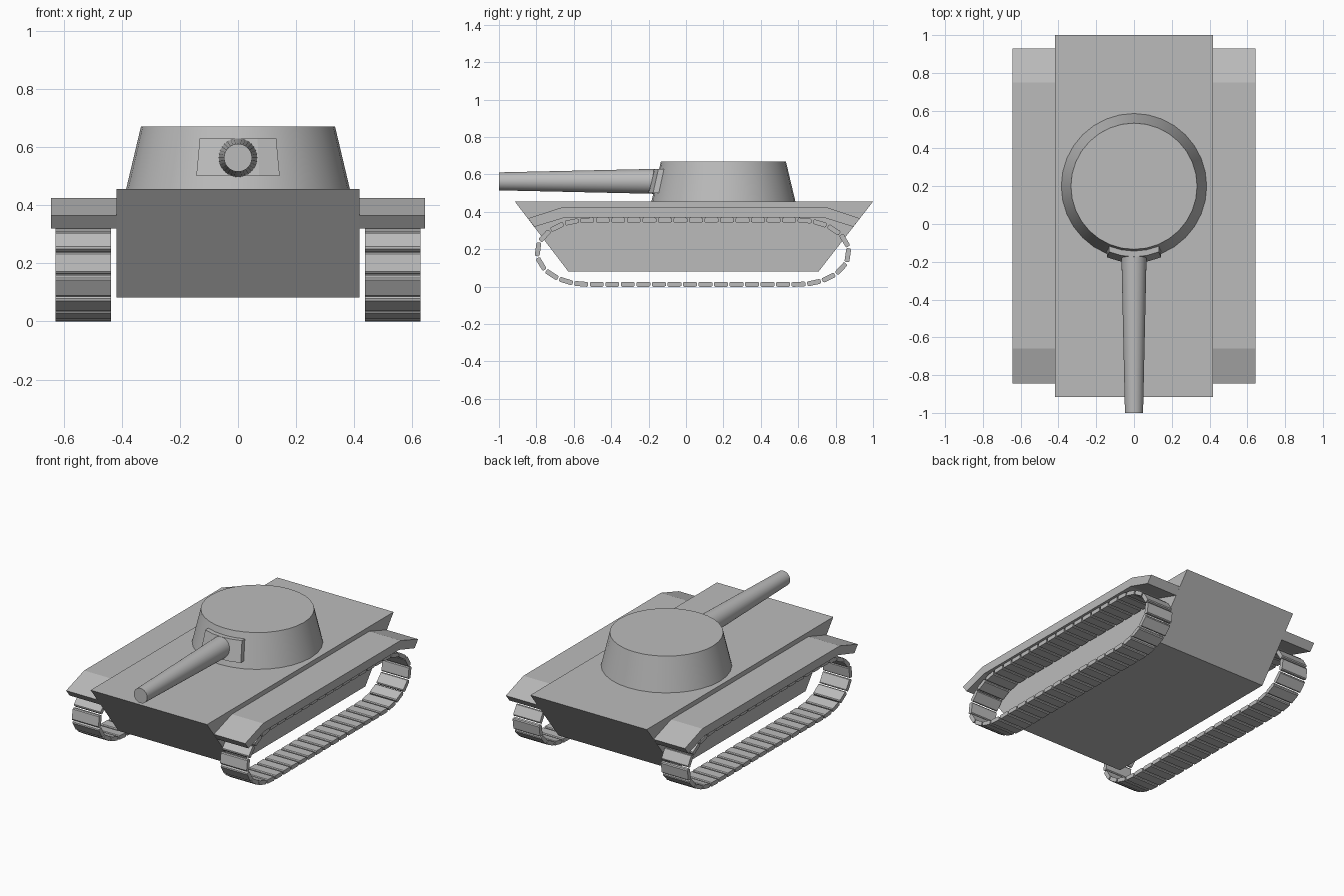
import bpy, bmesh, math
from mathutils import Vector, Matrix

if "Cube" in bpy.data.objects:
    bpy.data.objects.remove(bpy.data.objects["Cube"])

grey = bpy.data.materials.new("plain grey")
grey.diffuse_color = (0.5, 0.5, 0.5, 1)
grey.use_nodes = True
grey.node_tree.nodes["Principled BSDF"].inputs["Base Color"].default_value = grey.diffuse_color


def finish(name, bm, smooth=False):
    bmesh.ops.recalc_face_normals(bm, faces=bm.faces)
    mesh = bpy.data.meshes.new(name)
    bm.to_mesh(mesh)
    bm.free()
    mesh.materials.append(grey)
    ob = bpy.data.objects.new(name, mesh)
    bpy.context.collection.objects.link(ob)
    if smooth:
        bpy.ops.object.select_all(action='DESELECT')
        ob.select_set(True)
        bpy.context.view_layer.objects.active = ob
        bpy.ops.object.shade_smooth_by_angle(angle=math.radians(30))
    return ob


def prism(bm, profile, x0, x1):
    """Extrude a (y, z) profile along x."""
    a = [bm.verts.new((x0, y, z)) for y, z in profile]
    b = [bm.verts.new((x1, y, z)) for y, z in profile]
    n = len(profile)
    bm.faces.new(a)
    bm.faces.new(b[::-1])
    for i in range(n):
        j = (i + 1) % n
        bm.faces.new((a[i], b[i], b[j], a[j]))


# Hull
bm = bmesh.new()
prism(bm, [(-0.915, 0.455), (1.0, 0.455), (0.71, 0.082), (-0.63, 0.082)], -0.418, 0.418)
finish("hull", bm)

# Fenders with drooping ends
fender = [(-0.845, 0.365), (-0.66, 0.425), (0.75, 0.425), (0.93, 0.365),
          (0.894, 0.32), (0.735, 0.37), (-0.645, 0.37), (-0.81, 0.32)]
for side, s in (("left", -1), ("right", 1)):
    bm = bmesh.new()
    prism(bm, fender, s * 0.418, s * 0.643)
    finish(side + "_fender", bm)

# Track path: straight runs joined by elliptical ends
CY, CZ, STRAIGHT, A, B = 0.037, 0.184, 0.565, 0.267, 0.171
path = []
for s in (1, -1):
    for i in range(61):
        t = math.pi * i / 60 - math.pi / 2
        path.append(Vector((CY + s * (STRAIGHT + A * math.cos(t)), CZ + s * B * math.sin(t))))
path.append(path[0])
lengths = [(q - p).length for p, q in zip(path, path[1:])]
total = sum(lengths)


def at(d):
    d %= total
    for p, q, l in zip(path, path[1:], lengths):
        if d <= l:
            return p.lerp(q, d / l)
        d -= l
    return path[0]


# Tracks made of separate chamfered links
LINKS = 44
step = total / LINKS
section = [(-0.037, -0.008), (-0.031, -0.0135), (0.031, -0.0135), (0.037, -0.008),
           (0.037, 0.008), (0.031, 0.0125), (-0.031, 0.0125), (-0.037, 0.008)]
for side, s in (("left", -1), ("right", 1)):
    bm = bmesh.new()
    for k in range(LINKS):
        d = k * step
        p, q = at(d - step / 2), at(d + step / 2)
        t = (q - p).normalized()
        n = Vector((-t.y, t.x))
        c = (p + q) / 2 * 0.4 + at(d) * 0.6
        pts = [c + t * u + n * v for u, v in section]
        prism(bm, [(v.x, v.y) for v in pts], s * 0.437, s * 0.628)
    finish(side + "_track", bm)

# Turret: tapered drum
bm = bmesh.new()
bmesh.ops.create_cone(bm, cap_ends=True, segments=32, radius1=0.385, radius2=0.334,
                      depth=0.215, matrix=Matrix.Translation((0, 0.2, 0.5625)))
finish("turret", bm, True)

# Gun mantlet: patch of the turret wall pushed forward
bm = bmesh.new()
grid = []
for push in (-0.03, 0.02):
    for z, r in ((0.5, 0.375), (0.63, 0.3435)):
        row = []
        for i in range(-2, 3):
            a = i * math.pi / 16
            row.append(bm.verts.new((r * math.sin(a), 0.2 - r * math.cos(a) + push, z)))
        grid.append(row)
f0, f1, b0, b1 = grid
for i in range(4):
    for u, v in ((f0, f1), (f1, b1), (b1, b0), (b0, f0)):
        bm.faces.new((u[i], u[i + 1], v[i + 1], v[i]))
for i in (0, 4):
    bm.faces.new((f0[i], f1[i], b1[i], b0[i]))
finish("gun_mantlet", bm)

# Gun barrel, tapering forward
bm = bmesh.new()
bmesh.ops.create_cone(bm, cap_ends=True, segments=32, radius1=0.067, radius2=0.048, depth=0.85,
                      matrix=Matrix.Translation((0, -0.575, 0.563)) @ Matrix.Rotation(math.pi / 2, 4, 'X'))
finish("gun_barrel", bm, True)
